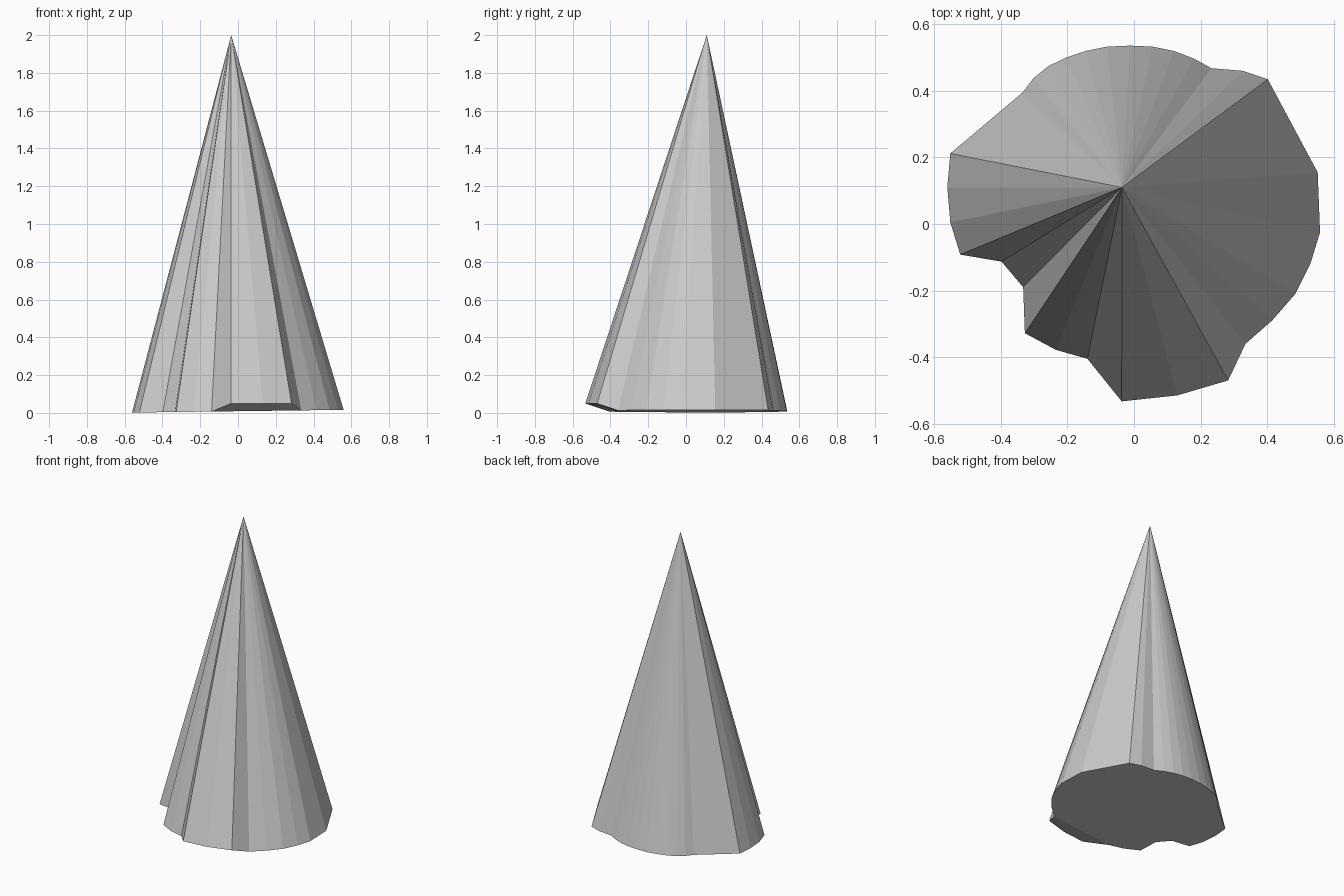
import bpy, bmesh

if "Cube" in bpy.data.objects:
    bpy.data.objects.remove(bpy.data.objects["Cube"])

# Scalloped base outline seen from above, starting at the back right corner
right_side = [(0.402, 0.435), (0.552, 0.155), (0.559, -0.025), (0.53, -0.12),
              (0.485, -0.21), (0.415, -0.29), (0.335, -0.36)]
raised_front = [(0.283, -0.47), (0.13, -0.515), (-0.037, -0.533)]
left_side = [(-0.14, -0.405), (-0.235, -0.378), (-0.328, -0.328), (-0.333, -0.19),
             (-0.398, -0.113), (-0.522, -0.092), (-0.552, 0.005), (-0.561, 0.11),
             (-0.552, 0.212)]
back_side = [(-0.335, 0.395), (-0.302, 0.438), (-0.258, 0.474), (-0.205, 0.50),
             (-0.145, 0.52), (-0.08, 0.533), (-0.012, 0.536), (0.055, 0.533),
             (0.12, 0.52), (0.18, 0.497), (0.233, 0.468), (0.328, 0.46)]


def edge_height(x):
    """The hem tilts very slightly up towards the right."""
    return 0.009 + 0.013 * x


bm = bmesh.new()


def ring(points, z=None):
    return [bm.verts.new((x, y, edge_height(x) if z is None else z)) for x, y in points]


right = ring(right_side)
front = ring(raised_front, 0.05)
left = ring(left_side)
back = ring(back_side)
apex = bm.verts.new((-0.036, 0.11, 2.0))

# Sloping facets from the hem to the off-centre tip
outline = right + front + left + back
for a, b in zip(outline, outline[1:] + outline[:1]):
    bm.faces.new((a, b, apex))

# Underside: flat floor and the lifted front lip
bm.faces.new(right + left + back)
bm.faces.new([right[-1]] + front + [left[0]])
bmesh.ops.triangulate(bm, faces=[f for f in bm.faces if len(f.verts) > 3])
bmesh.ops.recalc_face_normals(bm, faces=bm.faces[:])

mesh = bpy.data.meshes.new("fluted_cone")
bm.to_mesh(mesh)
bm.free()
cone = bpy.data.objects.new("fluted_cone", mesh)
bpy.context.collection.objects.link(cone)
